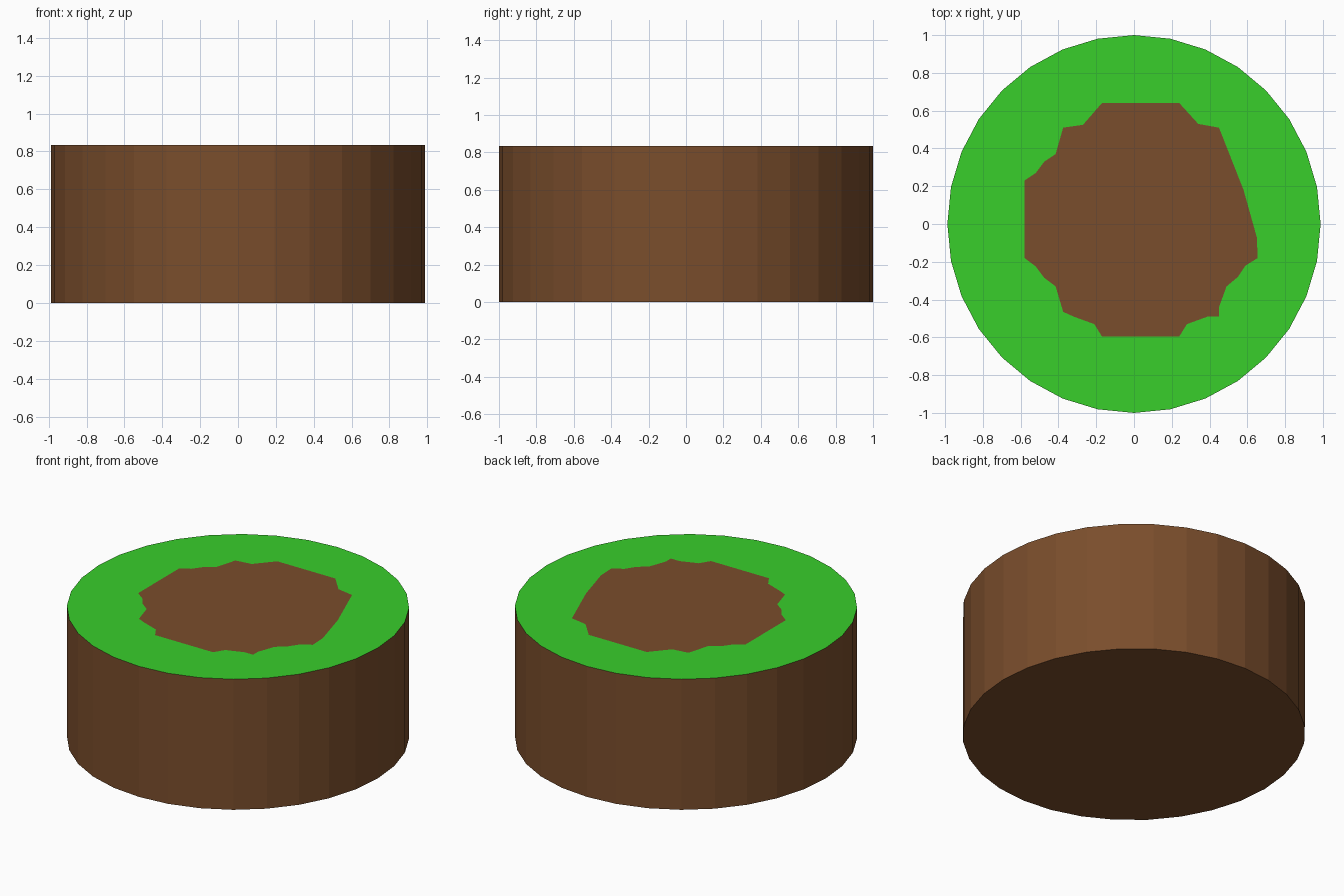
import bpy, bmesh, math

if "Cube" in bpy.data.objects:
    bpy.data.objects.remove(bpy.data.objects["Cube"])

H = 0.835          # height of the block
RX, RY = 0.988, 1.0
SIDES = 32


def material(name, rgb):
    m = bpy.data.materials.new(name)
    m.diffuse_color = (*rgb, 1)
    m.use_nodes = True
    m.node_tree.nodes["Principled BSDF"].inputs["Base Color"].default_value = m.diffuse_color
    return m


def make(name, bm, mat):
    mesh = bpy.data.meshes.new(name)
    bm.to_mesh(mesh)
    bm.free()
    mesh.materials.append(mat)
    bpy.context.collection.objects.link(bpy.data.objects.new(name, mesh))


def loop(bm, points, z):
    verts = [bm.verts.new((x, y, z)) for x, y in points]
    edges = [bm.edges.new((v, verts[(i + 1) % len(verts)])) for i, v in enumerate(verts)]
    return verts, edges


soil = material("soil_brown", (0.195, 0.075, 0.025))
grass = material("grass_green", (0.04, 0.62, 0.024))

rim = [(RX * math.cos(2 * math.pi * i / SIDES), RY * math.sin(2 * math.pi * i / SIDES))
       for i in range(SIDES)]

# Ragged outline of the bare earth, clockwise from the back left
patch = [(-.17, .64), (.24, .64), (.34, .53), (.45, .51), (.58, .18), (.65, -.07),
         (.655, -.18), (.59, -.22), (.55, -.28), (.49, -.33), (.45, -.44), (.45, -.49),
         (.39, -.49), (.28, -.53), (.24, -.595), (-.17, -.595), (-.21, -.53),
         (-.32, -.49), (-.375, -.465), (-.415, -.33), (-.475, -.285), (-.52, -.225),
         (-.58, -.18), (-.58, .23), (-.52, .27), (-.475, .33), (-.415, .37),
         (-.375, .51), (-.27, .525)]

# Soil block: flat-sided wall and base, open under the turf
bm = bmesh.new()
low, _ = loop(bm, rim, 0)
high, _ = loop(bm, rim, H)
bm.faces.new(low[::-1])
for i in range(SIDES):
    j = (i + 1) % SIDES
    bm.faces.new((low[i], low[j], high[j], high[i]))
make("soil_block", bm, soil)

# Bare earth in the middle of the top
bm = bmesh.new()
verts, _ = loop(bm, patch, H)
bm.faces.new(verts[::-1])
make("earth_patch", bm, soil)

# Grass ring filling between the rim and the earth
bm = bmesh.new()
_, outer = loop(bm, rim, H)
_, inner = loop(bm, patch, H)
bmesh.ops.triangle_fill(bm, use_beauty=True, edges=outer + inner, normal=(0, 0, 1))
for f in bm.faces:
    f.normal_update()
    if f.normal.z < 0:
        f.normal_flip()
make("grass_ring", bm, grass)
